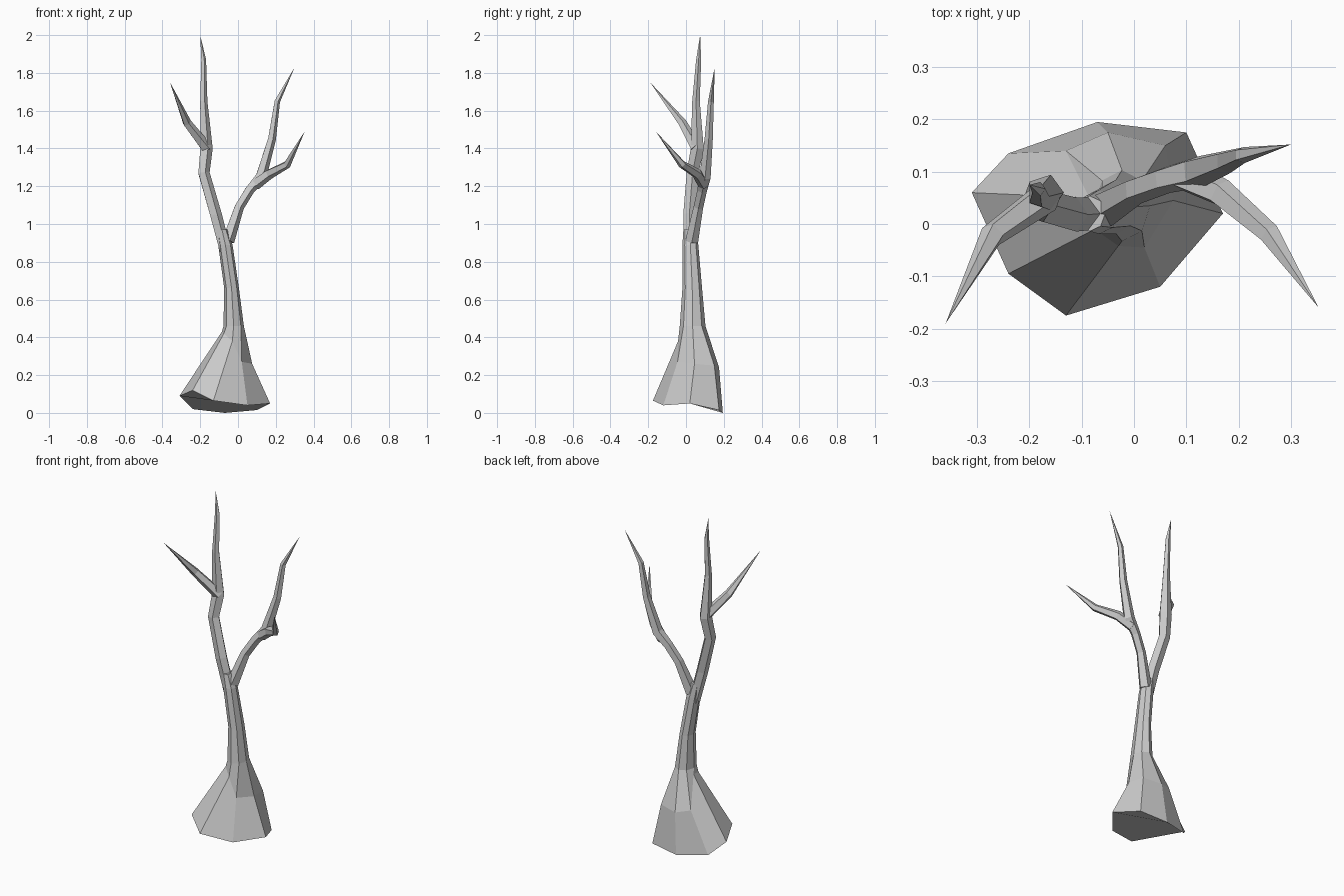
import bpy, bmesh, math
from mathutils import Vector

if "Cube" in bpy.data.objects:
    bpy.data.objects.remove(bpy.data.objects["Cube"])


def skin(name, rings, tip=None):
    """Bridge successive rings of points, cap the start, and close the end."""
    bm = bmesh.new()
    loops = [[bm.verts.new(p) for p in ring] for ring in rings]
    n = len(loops[0])
    for a, b in zip(loops, loops[1:]):
        for i in range(n):
            j = (i + 1) % n
            bm.faces.new((a[i], a[j], b[j], b[i]))
    bm.faces.new(loops[0][::-1])
    if tip:
        t = bm.verts.new(tip)
        for i in range(n):
            bm.faces.new((loops[-1][i], loops[-1][(i + 1) % n], t))
    else:
        bm.faces.new(loops[-1])
    bmesh.ops.recalc_face_normals(bm, faces=bm.faces)
    me = bpy.data.meshes.new(name)
    bm.to_mesh(me)
    bm.free()
    ob = bpy.data.objects.new(name, me)
    bpy.context.collection.objects.link(ob)
    return ob


def oval(x, y, z, rx, ry):
    return [(x + rx * math.cos(math.pi + i * math.pi / 4),
             y + ry * math.sin(math.pi + i * math.pi / 4), z) for i in range(8)]


def branch(name, path, tip, sides=5):
    """Tapering faceted limb along (x, y, z, radius) points, ending in a point."""
    pts = [Vector(p[:3]) for p in path] + [Vector(tip)]
    rings = []
    for i, p in enumerate(path):
        d = (pts[i + 1] - pts[i]).normalized()
        if i:
            d = (d + (pts[i] - pts[i - 1]).normalized()).normalized()
        u = Vector((0, 1, 0)).cross(d).normalized()
        v = d.cross(u)
        rings.append([pts[i] + p[3] * (u * math.cos(a) + v * math.sin(a))
                      for a in (2 * math.pi * k / sides for k in range(sides))])
    return skin(name, rings, tip)


# Trunk: uneven flared foot, then narrowing rings up to the fork
foot = [(-.31, .06, .09), (-.24, -.095, .12), (-.13, -.175, .065), (.05, -.12, .04),
        (.17, .02, .05), (.10, .175, .015), (-.07, .195, 0), (-.24, .135, .02)]
flare = [(-.085, .05, .43), (-.075, -.01, .42), (-.03, -.042, .38), (.02, -.045, .27),
         (.075, .045, .26), (.06, .15, .25), (-.05, .175, .24), (-.13, .14, .26)]
skin("trunk", [foot, flare,
               oval(-.023, .035, .46, .054, .068),
               oval(-.034, .033, .66, .039, .052),
               oval(-.067, .023, .89, .038, .042),
               oval(-.085, .02, .97, .03, .034)])

# Left limb rising to the top of the tree, with its side twig
branch("left_limb", [(-.07, .022, .86, .033), (-.12, .018, 1.05, .034),
                     (-.183, .035, 1.27, .033), (-.170, .06, 1.40, .036),
                     (-.183, .053, 1.65, .021), (-.183, .067, 1.87, .014)],
       (-.20, .075, 2.0))
branch("left_twig", [(-.165, .055, 1.40, .032), (-.27, -.02, 1.535, .024)],
       (-.36, -.19, 1.75))

# Right limb leaning out, with its side twig
branch("right_limb", [(-.055, .03, .91, .036), (.005, .065, 1.09, .027),
                      (.06, .085, 1.18, .027), (.12, .10, 1.25, .032),
                      (.178, .12, 1.45, .023), (.207, .132, 1.65, .016)],
       (.30, .152, 1.83))
branch("right_twig", [(.09, .095, 1.21, .032), (.165, .06, 1.265, .028),
                      (.26, -.02, 1.315, .021)],
       (.353, -.16, 1.49))
